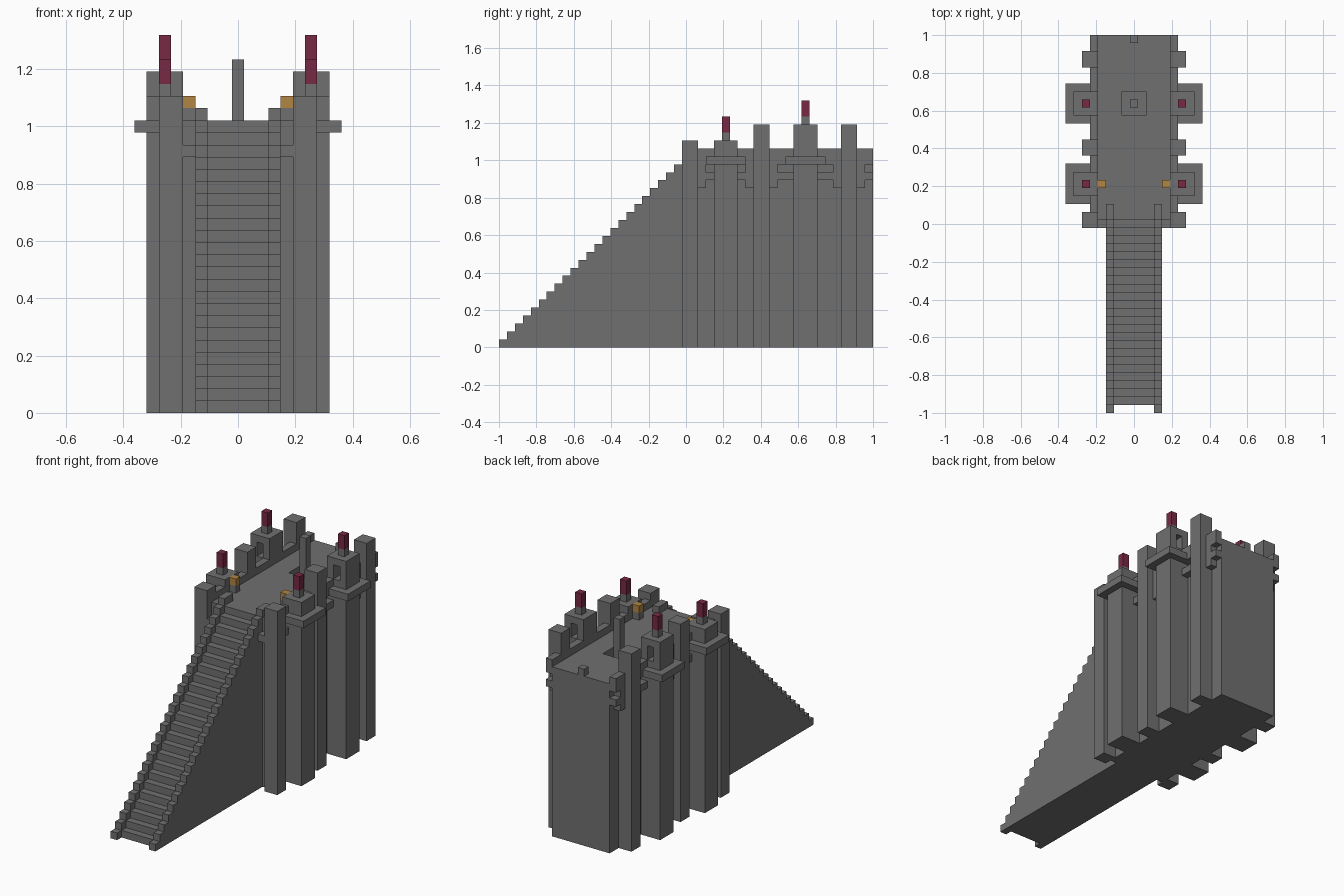
import bpy
import bmesh

# The whole model sits on a regular block grid
V = 2 / 47

cube = bpy.data.objects.get("Cube")
if cube:
    bpy.data.objects.remove(cube, do_unlink=True)


def material(name, rgb):
    m = bpy.data.materials.new(name)
    m.use_nodes = True
    m.diffuse_color = (*rgb, 1)
    m.node_tree.nodes["Principled BSDF"].inputs["Base Color"].default_value = (*rgb, 1)
    return m


STONE = material("grey stone", (0.16, 0.16, 0.16))
RED = material("dark red", (0.185, 0.023, 0.056))
AMBER = material("amber", (0.44, 0.24, 0.055))


def add_box(bm, x, y, z):
    """Block between grid limits; y counts from the front end."""
    corners = [bm.verts.new((a * V, b * V - 1, c * V)) for c in z for b in y for a in x]
    for f in ((0, 2, 3, 1), (4, 5, 7, 6), (0, 1, 5, 4), (2, 6, 7, 3), (0, 4, 6, 2), (1, 3, 7, 5)):
        bm.faces.new([corners[i] for i in f])


def add_profile(bm, points, x):
    """Side outline (y, z) extruded across x."""
    face = bm.faces.new([bm.verts.new((x[0] * V, y * V - 1, z * V)) for y, z in points])
    new = bmesh.ops.extrude_face_region(bm, geom=[face])["geom"]
    moved = [v for v in new if isinstance(v, bmesh.types.BMVert)]
    bmesh.ops.translate(bm, verts=moved, vec=((x[1] - x[0]) * V, 0, 0))


def finish(name, bm, mat, mirrored=False):
    bmesh.ops.recalc_face_normals(bm, faces=bm.faces)
    me = bpy.data.meshes.new(name)
    bm.to_mesh(me)
    bm.free()
    me.materials.append(mat)
    ob = bpy.data.objects.new(name, me)
    bpy.context.collection.objects.link(ob)
    if mirrored:
        ob.modifiers.new("Mirror", "MIRROR").use_mirror_merge = False
    return ob


def part(name, boxes, mat=STONE, mirrored=False):
    bm = bmesh.new()
    for b in boxes:
        add_box(bm, *b)
    return finish(name, bm, mat, mirrored)


def stair_outline(first, steps, back):
    """Stepped outline with a closed flat base."""
    pts = [(first, 0)]
    for i in range(steps):
        pts += [(first + i, i + 1), (first + i + 1, i + 1)]
    pts[-1] = (back, steps)
    return pts + [(back, 0)]


# Main body, with a square pit in the deck
body = part("main_body", [((-4.5, 4.5), (24, 47), (0, 24))])
cutter = part("pit_cutter", [((-1.5, 1.5), (37, 40), (22, 26))])
cutter.hide_render = True
cutter.hide_viewport = True
cut = body.modifiers.new("Pit", "BOOLEAN")
cut.operation = "DIFFERENCE"
cut.solver = "EXACT"
cut.object = cutter

part("center_post", [((-0.5, 0.5), (38, 39), (22, 29))])
part("back_block", [((-0.5, 0.5), (46, 47), (24, 25))])
part("front_ledge", [((-4.5, 4.5), (23, 24), (21, 22))])

# Staircase and its stepped side walls
bm = bmesh.new()
add_profile(bm, stair_outline(1, 23, 24), (-2.5, 2.5))
finish("stair_treads", bm, STONE)
bm = bmesh.new()
add_profile(bm, stair_outline(0, 25, 26), (2.5, 3.5))
finish("stair_side_walls", bm, STONE, True)

# Pillars along both sides
for name, y, top in (("front", 23, 26), ("middle", 32, 28), ("back", 43, 28)):
    part(name + "_pillars", [((4.5, 6.5), (y, y + 2), (0, top))], mirrored=True)

# Overhanging parapets: brackets, sill and slot in each bay
wall = (4.5, 5.5)
for name, bay, arch in (("front", (25, 32), (26, 31)), ("middle", (34, 43), (35, 42)),
                        ("back", (45, 47), (46, 47))):
    boxes = [(wall, bay, (23, 25)), (wall, arch, (21, 22)), (wall, (bay[0], arch[0]), (20, 23))]
    if arch[1] < bay[1]:
        boxes.append((wall, (arch[1], bay[1]), (20, 23)))
    part(name + "_parapets", boxes, mirrored=True)

# Towers with collars, short posts and red tips
full = (4.5, 7.5)
for name, y, top in (("front", 27, 26), ("back", 37, 28)):
    depth = (y, y + 3)
    boxes = [(full, depth, (0, min(top, 25)))]
    if name == "back":
        boxes += [((4.5, 5.5), depth, (25, 27)), ((6.5, 7.5), depth, (25, 27)),
                  (full, depth, (27, 28))]
    else:
        boxes = [(full, depth, (0, top))]
    part(name + "_towers", boxes, mirrored=True)
    part(name + "_tower_collars", [((5.5, 8.5), (y - 1, y + 4), (23, 24))], mirrored=True)
    tip = ((5.5, 6.5), (y + 1, y + 2))
    part(name + "_tower_posts", [(*tip, (top, top + 1))], mirrored=True)
    part(name + "_tower_tips", [(*tip, (top + 1, top + 3))], RED, True)

# Lamps on the deck
part("lamp_bases", [((3.5, 4.5), (28, 29), (24, 25))], mirrored=True)
part("lamps", [((3.5, 4.5), (28, 29), (25, 26))], AMBER, True)
